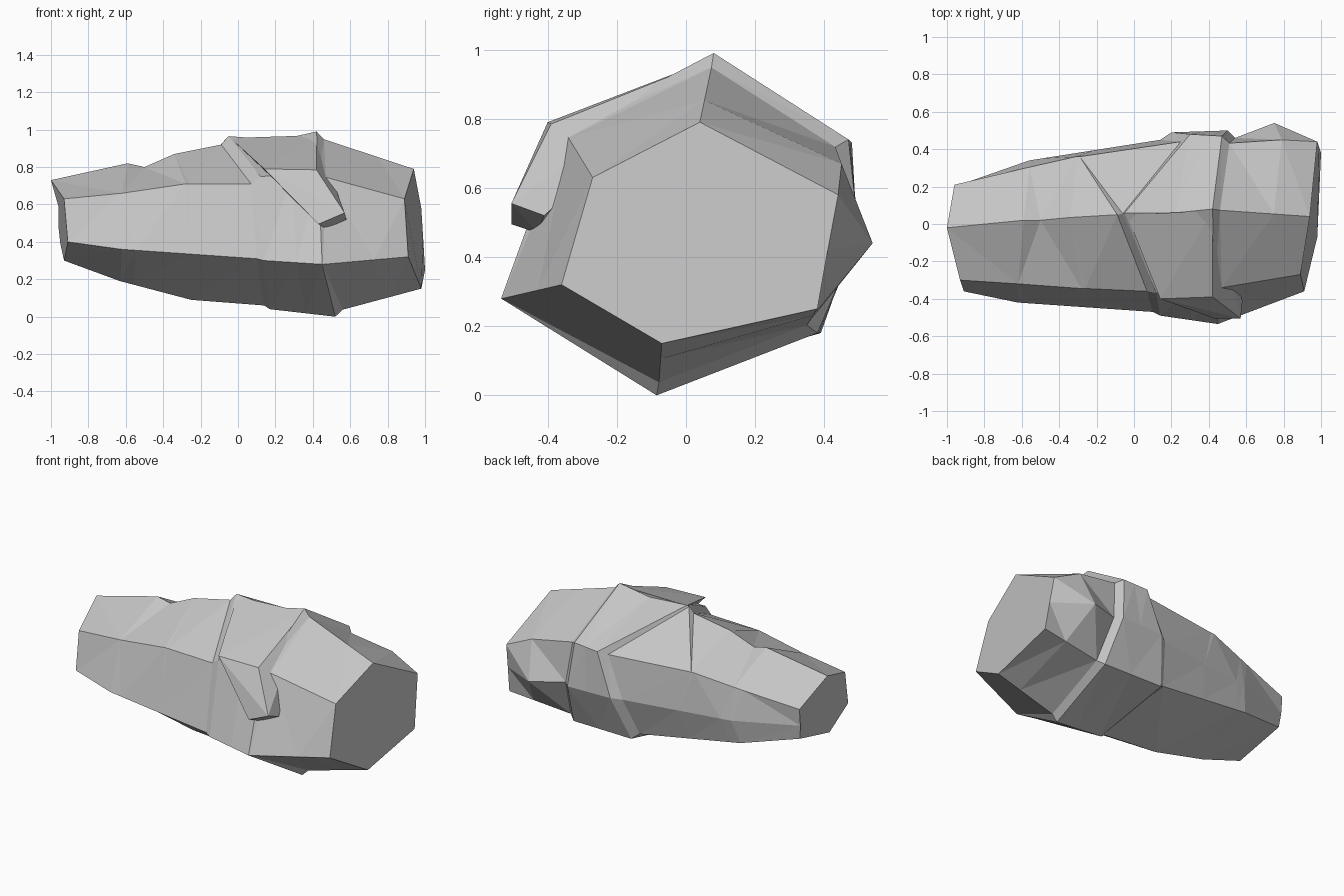
import bpy
import bmesh
from mathutils import Vector

default_cube = bpy.data.objects.get("Cube")
if default_cube:
    bpy.data.objects.remove(default_cube, do_unlink=True)

# Corner order around every cross-section of the rock
TOP, FRONT_HIGH, FRONT_LOW, BOTTOM, BACK_LOW, BACK_MID, BACK_HIGH = range(7)


def stone_material():
    material = bpy.data.materials.new("stone_grey")
    material.use_nodes = True
    colour = (0.56, 0.56, 0.56, 1)
    material.diffuse_color = colour
    shader = material.node_tree.nodes["Principled BSDF"]
    shader.inputs["Base Color"].default_value = colour
    shader.inputs["Roughness"].default_value = 0.9
    return material


def section(*corners):
    """Cross-section corners, given in hundredths of a unit."""
    return [Vector(corner) / 100 for corner in corners]


def changed(ring, corners):
    """Copy of a cross-section with some corners moved."""
    result = [corner.copy() for corner in ring]
    for index, corner in corners.items():
        result[index] = Vector(corner) / 100
    return result


def between(first, second, factor):
    return [a.lerp(b, factor) for a, b in zip(first, second)]


def shrunk(ring, factor, shift):
    """Cross-section scaled about the long axis and moved along it."""
    axis_height = 0.47
    return [Vector((p.x + shift, p.y * factor,
                    axis_height + (p.z - axis_height) * factor)) for p in ring]


def finish(name, bm, material):
    bmesh.ops.recalc_face_normals(bm, faces=bm.faces)
    mesh = bpy.data.meshes.new(name)
    bm.to_mesh(mesh)
    bm.free()
    mesh.materials.append(material)
    obj = bpy.data.objects.new(name, mesh)
    bpy.context.collection.objects.link(obj)
    return obj


def loft(name, rings, material):
    """Skin the cross-sections and close both ends."""
    bm = bmesh.new()
    loops = [[bm.verts.new(p) for p in ring] for ring in rings]
    for first, second in zip(loops, loops[1:]):
        count = len(first)
        for i in range(count):
            j = (i + 1) % count
            bm.faces.new((first[i], first[j], second[j], second[i]))
    bm.faces.new(loops[0])
    bm.faces.new(loops[-1])
    bmesh.ops.remove_doubles(bm, verts=bm.verts, dist=0.0005)
    sides = [f for f in bm.faces if len(f.verts) == 4]
    bmesh.ops.triangulate(bm, faces=sides, quad_method='SHORT_EDGE')
    return finish(name, bm, material)


def hull(name, points, material):
    """Faceted solid wrapped around a few corners."""
    bm = bmesh.new()
    for point in points:
        bm.verts.new(point)
    result = bmesh.ops.convex_hull(bm, input=bm.verts)
    loose = [v for v in result["geom_interior"] if isinstance(v, bmesh.types.BMVert)]
    bmesh.ops.delete(bm, geom=loose, context='VERTS')
    return finish(name, bm, material)


grey = stone_material()

# Narrow end, with a chipped step along its ridge
narrow_cap = section((-100, -2, 73), (-93, -30, 63), (-91, -36, 40), (-93, -14, 30),
                     (-95, 19, 39), (-96, 20, 48), (-96, 21, 59))
narrow_step = section((-59, 2, 82), (-62, -32, 66), (-62, -42, 36), (-63, -12, 19),
                      (-60, 30, 31), (-56, 34, 46), (-62, 29, 65))
narrow_end = section((-9, 5, 92), (7, -36, 71), (10, -47, 31), (14, -10, 6),
                     (8, 36, 21), (14, 45, 45), (-29, 36, 71))
narrow_middle = changed(between(narrow_step, narrow_end, 0.5), {
    FRONT_HIGH: (-26, -34.5, 71), BOTTOM: (-25, -10, 9), BACK_HIGH: (-31, 36, 71)})
narrow_chip = changed(between(narrow_step, narrow_middle, 0.2), {
    TOP: (-50, 2, 80), FRONT_HIGH: (-28, -34.5, 71)})
band_foot = changed(narrow_end, {TOP: (-6, 5.5, 95.5), BACK_HIGH: (25, 44, 71)})

# Raised middle band
band_start = section((-5, 6, 96.5), (12, -37, 75), (14, -49, 30), (17, -10, 4),
                     (12, 39, 18), (20, 49, 46), (30, 48, 73))
band_end = section((42, 8, 99), (43, -36, 76), (45, -53.5, 28), (52, -8.5, 0),
                   (54, 38, 18), (50, 50, 46), (47, 47, 74))
band_middle = changed(between(band_start, band_end, 0.55), {TOP: (22, 6, 94.5)})

# Wide end, with a pointed bulge at the back
wide_start = changed(shrunk(band_end, 0.92, 0.04), {
    FRONT_HIGH: (47, -34, 74.5), FRONT_LOW: (45.5, -53.2, 28)})
wide_cap = section((94, 4, 79), (89, -27, 63), (91, -36, 32), (98, -7, 15),
                   (100, 38, 25), (99, 41, 42), (98, 44, 58))
wide_bulge = changed(between(wide_start, wide_cap, 0.6), {
    BACK_MID: (75, 54, 44), BACK_HIGH: (79, 45, 67)})

loft("rock_body", [narrow_cap, narrow_step, narrow_chip, narrow_middle, narrow_end,
                   band_foot, band_start, band_middle, band_end,
                   wide_start, wide_bulge, wide_cap], grey)

# Overhanging slab on the front of the band
hull("front_slab", section((-4, 5, 95.5), (22, 6, 94), (42, 7, 97),
                           (14, -40, 79), (42, -39, 78.5), (43, -50.5, 49.5),
                           (57, -50.5, 55.5), (47, -43, 47), (58, -41, 52)), grey)
